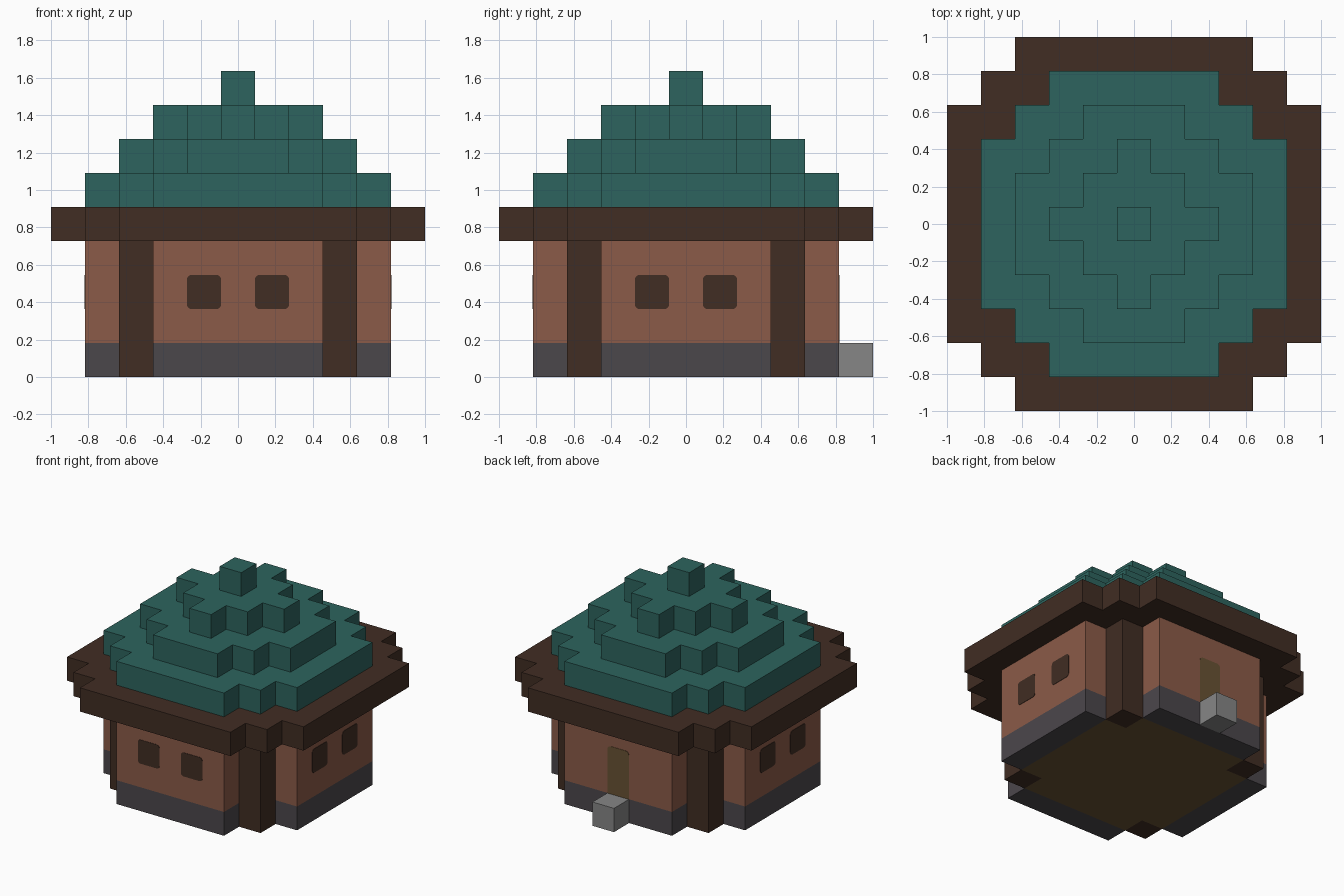
import bpy, bmesh
from math import pi, sin, cos
from mathutils import Matrix

U = 2 / 11  # one block

cube = bpy.data.objects.get("Cube")
if cube:
    bpy.data.objects.remove(cube, do_unlink=True)


def material(name, rgb):
    lin = [((c / 255 + 0.055) / 1.055) ** 2.4 for c in rgb] + [1]
    m = bpy.data.materials.new(name)
    m.use_nodes = True
    m.diffuse_color = lin
    bsdf = m.node_tree.nodes["Principled BSDF"]
    bsdf.inputs["Base Color"].default_value = lin
    bsdf.inputs["Roughness"].default_value = 0.9
    return m


teal = material("teal roof", (45, 100, 94))
timber = material("dark timber", (65, 45, 35))
brick = material("clay brick", (139, 91, 72))
stone = material("dark stone", (75, 71, 75))
grey = material("pale stone", (134, 134, 134))
wood = material("olive wood", (104, 82, 51))


def prism(name, outline, z0, z1, mat, matrix=None):
    """Extrude a flat outline upwards; the outline is in blocks."""
    bm = bmesh.new()
    face = bm.faces.new([bm.verts.new((x * U, y * U, z0 * U)) for x, y in outline])
    top = bmesh.ops.extrude_face_region(bm, geom=[face])["geom"]
    bmesh.ops.translate(bm, vec=(0, 0, (z1 - z0) * U),
                        verts=[v for v in top if isinstance(v, bmesh.types.BMVert)])
    if matrix:
        bm.transform(matrix)
    bmesh.ops.recalc_face_normals(bm, faces=bm.faces)
    mesh = bpy.data.meshes.new(name)
    bm.to_mesh(mesh)
    bm.free()
    mesh.materials.append(mat)
    ob = bpy.data.objects.new(name, mesh)
    bpy.context.collection.objects.link(ob)
    return ob


def rect(x0, x1, y0, y1):
    return [(x0, y0), (x1, y0), (x1, y1), (x0, y1)]


def stepped(a, b, steps):
    """Round plan with stair-stepped corners, repeated in four quarters."""
    quarter = []
    for i in range(steps):
        if i:
            quarter.append((a - i, b + i - 1))
        quarter.append((a - i, b + i))
    pts = []
    for _ in range(4):
        pts += quarter
        quarter = [(-y, x) for x, y in quarter]
    return pts


def turn(k):
    return Matrix.Rotation(k * pi / 2, 4, "Z")


# Floor, eaves and roof tiers
prism("floor", stepped(3.5, 2.5, 2), 0, 1, wood)
prism("eaves", stepped(5.5, 3.5, 3), 4, 5, timber)
prism("roof_lower", stepped(4.5, 2.5, 3), 5, 6, teal)
prism("roof_middle", stepped(3.5, 1.5, 3), 6, 7, teal)
prism("roof_upper", stepped(2.5, 0.5, 3), 7, 8, teal)
prism("roof_peak", stepped(0.5, 0.5, 1), 8, 9, teal)

# Walls and corner posts
SIDES = ["front", "left", "back", "right"]
for k, side in enumerate(SIDES):
    wall = rect(-2.5, 2.5, -4.5, -3.5)
    prism(side + "_wall_base", wall, 0, 1, stone, turn(k))
    prism(side + "_wall", wall, 1, 4, brick, turn(k))
    prism(side + "_corner_post", rect(2.5, 3.5, -3.5, -2.5), 0, 4, timber, turn(k))


def rounded(x0, x1, z0, z1, r, round_bottom):
    """Upright rectangle with small rounded corners."""
    pts = [] if round_bottom else [(x0, z0), (x1, z0)]
    corners = [(x1 - r, z1 - r, 0), (x0 + r, z1 - r, 1)]
    if round_bottom:
        corners += [(x0 + r, z0 + r, 2), (x1 - r, z0 + r, 3)]
    for cx, cz, q in corners:
        for s in range(4):
            t = (q + s / 3) * pi / 2
            pts.append((cx + r * cos(t), cz + r * sin(t)))
    return pts


# Thin plates stand upright on the front wall, then turn to their side
upright = Matrix.Translation((0, -4.5 * U, 0)) @ Matrix.Rotation(pi / 2, 4, "X")
for k, side in enumerate(SIDES):
    if side == "back":
        continue
    for x, label in ((-1, "window_a"), (1, "window_b")):
        pane = rounded(x - 0.5, x + 0.5, 2, 3, 0.12, True)
        prism(f"{side}_{label}", pane, -0.01, 0.015, timber, turn(k) @ upright)

# Back door and its step
prism("door", rounded(-0.5, 0.5, 1, 3, 0.15, False), -0.01, 0.015, wood, turn(2) @ upright)
prism("door_step", rect(-0.5, 0.5, 4.5, 5.5), 0, 1, grey)
